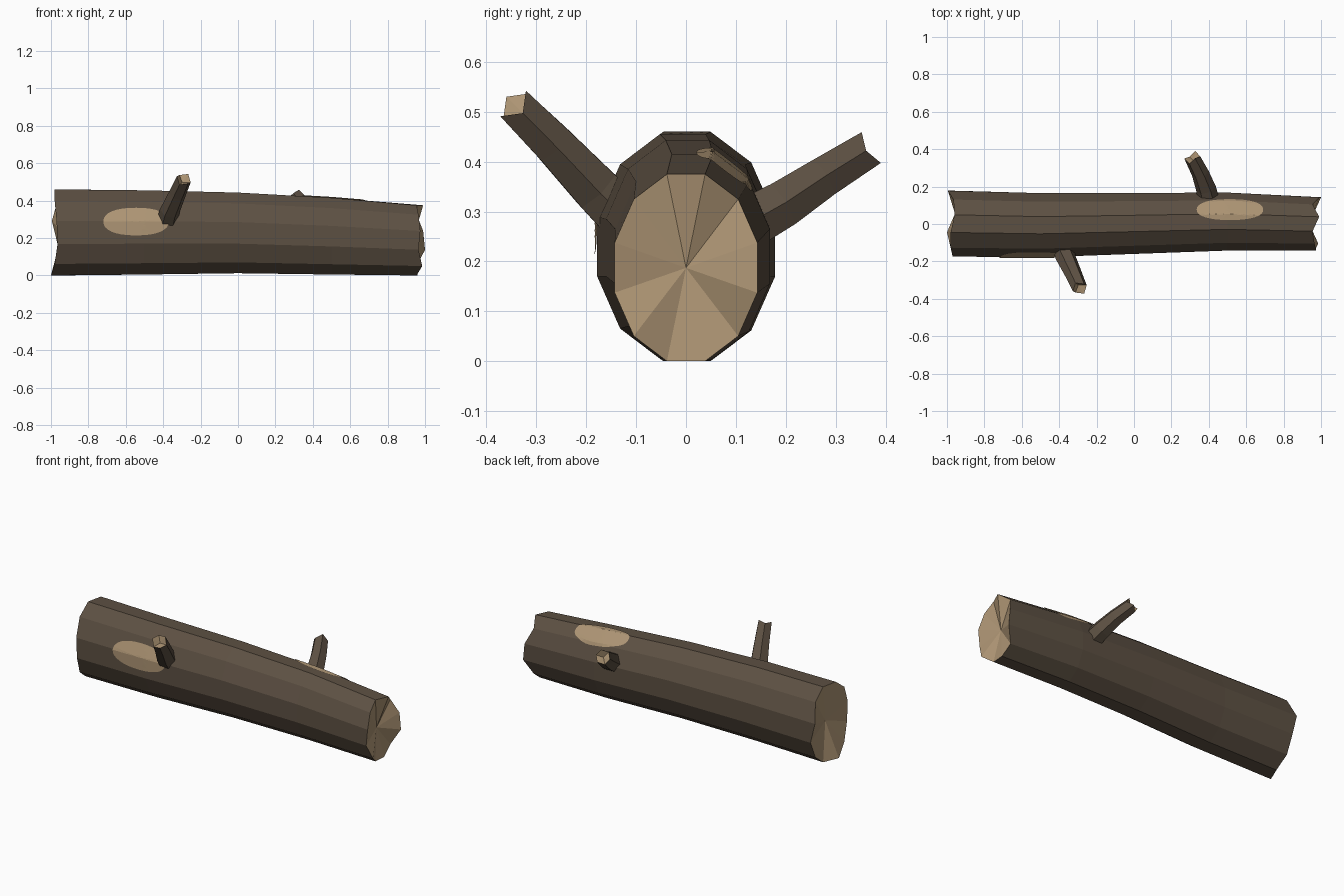
import bpy, bmesh, math
from mathutils import Vector
from mathutils.bvhtree import BVHTree

if "Cube" in bpy.data.objects:
    bpy.data.objects.remove(bpy.data.objects["Cube"])


def material(name, rgb):
    m = bpy.data.materials.new(name)
    m.diffuse_color = (*rgb, 1)
    m.use_nodes = True
    m.node_tree.nodes["Principled BSDF"].inputs["Base Color"].default_value = m.diffuse_color
    return m


bark = material("dark bark", (0.108, 0.080, 0.055))
wood = material("bare wood", (0.42, 0.30, 0.175))


def finish(bm, name, mats):
    bmesh.ops.recalc_face_normals(bm, faces=bm.faces)
    me = bpy.data.meshes.new(name)
    bm.to_mesh(me)
    for m in mats:
        me.materials.append(m)
    ob = bpy.data.objects.new(name, me)
    bpy.context.collection.objects.link(ob)
    return ob


def loft(bm, rings, cap_centres):
    """Skin a list of rings with bark, close both ends with wood fans."""
    vs = [[bm.verts.new(p) for p in r] for r in rings]
    n = len(vs[0])
    for a, b in zip(vs, vs[1:]):
        for i in range(n):
            j = (i + 1) % n
            bm.faces.new((a[i], a[j], b[j], b[i]))
    for ring, c in zip((vs[0], vs[-1]), cap_centres):
        cv = bm.verts.new(c)
        for i in range(n):
            bm.faces.new((ring[i], ring[(i + 1) % n], cv)).material_index = 1


# Trunk: x, y min, y max, z min, z max of each twelve-sided section
sections = [(-1.0, -.174, .178, 0, .46), (-.5, -.178, .165, .005, .455),
            (0, -.16, .166, .012, .443), (.5, -.142, .168, .005, .415),
            (1.0, -.143, .143, 0, .375)]
# ragged x positions of the two sawn rims
left_rim = [-.995, -.965, -.96, -.98, -.98, -.97, -.965, -.98, -1, -.96, -.965, -.965]
right_rim = [.99, .955, .99, .955, .965, .975, .965, .985, .955, .96, .955, 1.0]
rings = []
for s, (x, y0, y1, z0, z1) in enumerate(sections):
    ring = []
    for k in range(12):
        a = math.radians(15 + 30 * k)
        c = math.cos(math.radians(15))
        xx = left_rim[k] if s == 0 else right_rim[k] if s == 4 else x
        ring.append((xx, (y0 + y1) / 2 + (y1 - y0) / 2 * math.cos(a) / c,
                     (z0 + z1) / 2 + (z1 - z0) / 2 * math.sin(a) / c))
    rings.append(ring)
bm = bmesh.new()
loft(bm, rings, [(-.94, 0, .23), (.935, 0, .187)])
finish(bm, "trunk", (bark, wood))
tree = BVHTree.FromBMesh(bm)


# Broken branch stubs: six-sided tapering tubes with a ragged, hollowed tip
def branch(name, path, radii):
    pts = [Vector(p) for p in path]
    rings = []
    for i, p in enumerate(pts):
        t = (pts[min(i + 1, len(pts) - 1)] - pts[max(i - 1, 0)]).normalized()
        u = t.cross(Vector((1, 0, 0))).normalized()
        v = t.cross(u)
        ring = []
        for k in range(6):
            a = math.radians(60 * k + 30)
            q = p + radii[i] * (u * math.cos(a) + v * math.sin(a))
            if p is pts[-1]:
                q += t * (.012 if k % 2 else -.010)
            ring.append(q)
        rings.append(ring)
    b = bmesh.new()
    loft(b, rings, [pts[0], pts[-1] - t * .025])
    finish(b, name, (bark, wood))


branch("front_branch", [(-.385, -.10, .265), (-.365, -.18, .345), (-.325, -.265, .435),
                        (-.29, -.343, .513)], [.06, .054, .047, .042])
branch("back_branch", [(.405, .10, .262), (.385, .19, .312), (.355, .27, .365),
                       (.312, .355, .418)], [.06, .054, .047, .042])


# Bare patches: thin oval plates draped over the trunk along a direction
def patch(name, centre, ax, rx, ay, ry, direction):
    centre, ax, ay, d = map(Vector, (centre, ax, ay, direction))
    b = bmesh.new()

    def drape(f, a):
        c, s = math.cos(a), math.sin(a)
        e = 2 / 2.3
        p = centre + ax * rx * f * math.copysign(abs(c) ** e, c) \
            + ay * ry * f * math.copysign(abs(s) ** e, s)
        hit, nrm, _, _ = tree.ray_cast(p, d)
        return b.verts.new(hit - d * .005)

    n, m = 32, 7
    mid = drape(0, 0)
    vs = [[drape((r + 1) / m, 2 * math.pi * k / n) for k in range(n)] for r in range(m)]
    for k in range(n):
        j = (k + 1) % n
        b.faces.new((mid, vs[0][k], vs[0][j]))
        for r in range(m - 1):
            b.faces.new((vs[r][k], vs[r + 1][k], vs[r + 1][j], vs[r][j]))
    # make the plate face outward
    b.normal_update()
    if sum((f.normal for f in b.faces), Vector()).dot(d) > 0:
        bmesh.ops.reverse_faces(b, faces=b.faces)
    me = bpy.data.meshes.new(name)
    b.to_mesh(me)
    me.materials.append(wood)
    bpy.context.collection.objects.link(bpy.data.objects.new(name, me))


patch("front_bare_patch", (-.545, -1, .288), (1, 0, 0), .175, (0, 0, 1), .074, (0, 1, 0))
patch("top_bare_patch", (.513, .077, 1), (1, 0, 0), .178, (0, 1, 0), .056, (0, 0, -1))
